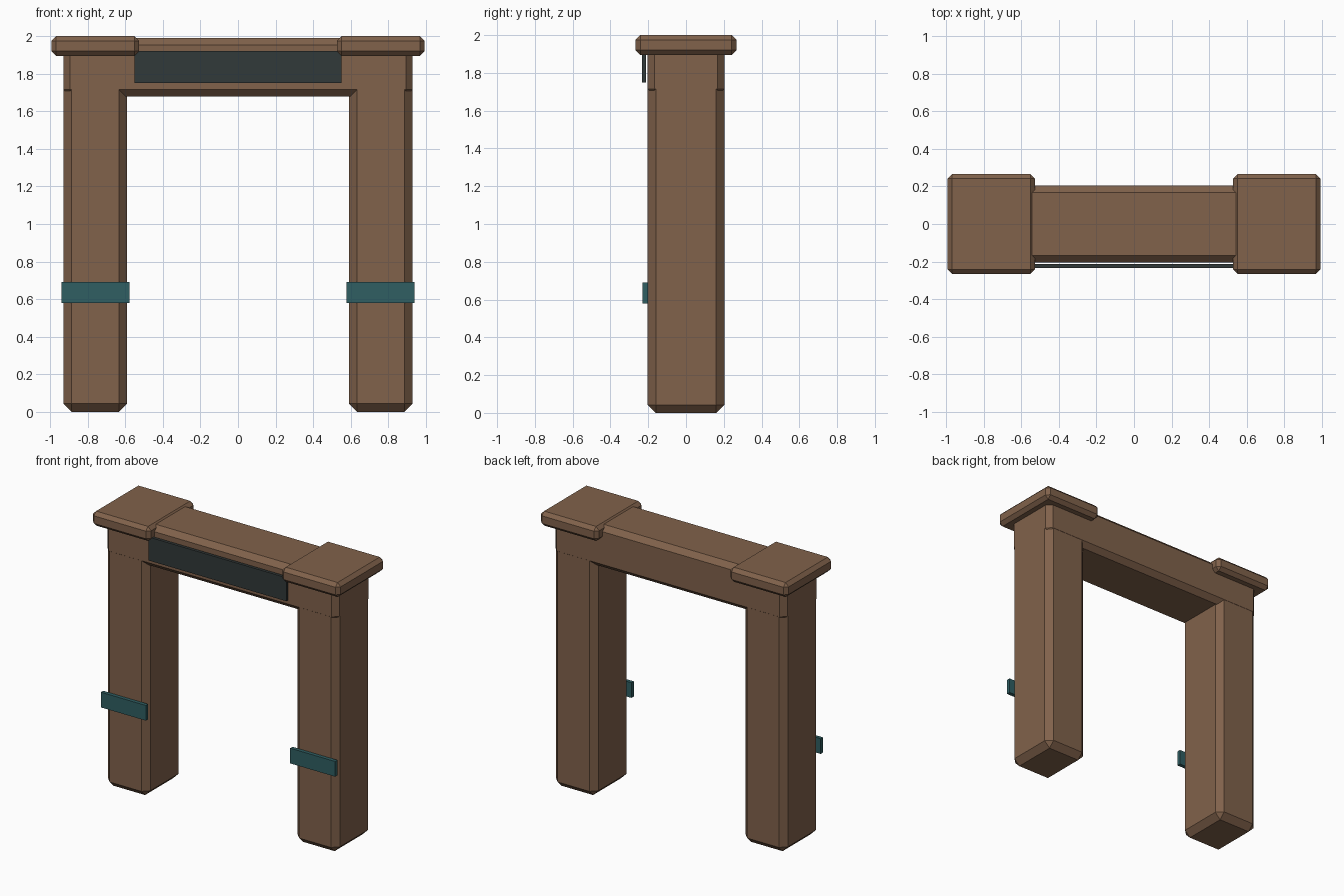
import bpy
import bmesh

if "Cube" in bpy.data.objects:
    bpy.data.objects.remove(bpy.data.objects["Cube"])


def material(name, rgb):
    m = bpy.data.materials.new(name)
    m.diffuse_color = (*rgb, 1.0)
    m.use_nodes = True
    m.node_tree.nodes["Principled BSDF"].inputs["Base Color"].default_value = m.diffuse_color
    return m


WOOD = material("brown wood", (0.218, 0.122, 0.070))
TEAL = material("teal band", (0.029, 0.112, 0.122))
DARK = material("dark slate", (0.031, 0.041, 0.041))


def block(name, lo, hi, mat, chamfer=0.0):
    """Box between two corners, with optional flat chamfered edges."""
    bm = bmesh.new()
    bmesh.ops.create_cube(bm, size=1.0)
    for v in bm.verts:
        v.co = [(a + b) / 2 + c * (b - a) for a, b, c in zip(lo, hi, v.co)]
    if chamfer:
        bmesh.ops.bevel(bm, geom=bm.edges[:], offset=chamfer, segments=1,
                        affect='EDGES', profile=0.5)
    bmesh.ops.recalc_face_normals(bm, faces=bm.faces[:])
    mesh = bpy.data.meshes.new(name)
    bm.to_mesh(mesh)
    bm.free()
    mesh.materials.append(mat)
    ob = bpy.data.objects.new(name, mesh)
    bpy.context.collection.objects.link(ob)
    return ob


# Post, cap and band on each side
for side, s in (("left", -1), ("right", 1)):
    def pair(name, x0, x1, y0, y1, z0, z1, mat, chamfer=0.0):
        a, b = sorted((s * x0, s * x1))
        block(f"{side}_{name}", (a, y0, z0), (b, y1, z1), mat, chamfer)

    pair("post", 0.59, 0.93, -0.203, 0.203, 0.0, 1.95, WOOD, 0.043)
    pair("cap", 0.527, 0.993, -0.267, 0.267, 1.895, 2.0, WOOD, 0.025)
    pair("band", 0.579, 0.939, -0.229, -0.202, 0.58, 0.69, TEAL)

# Lintel across the posts
block("lintel", (-0.93, -0.204, 1.68), (0.93, 0.204, 1.99), WOOD, 0.036)

# Dark sign board in front of the lintel
block("sign_board", (-0.552, -0.234, 1.75), (0.552, -0.213, 1.92), DARK)
